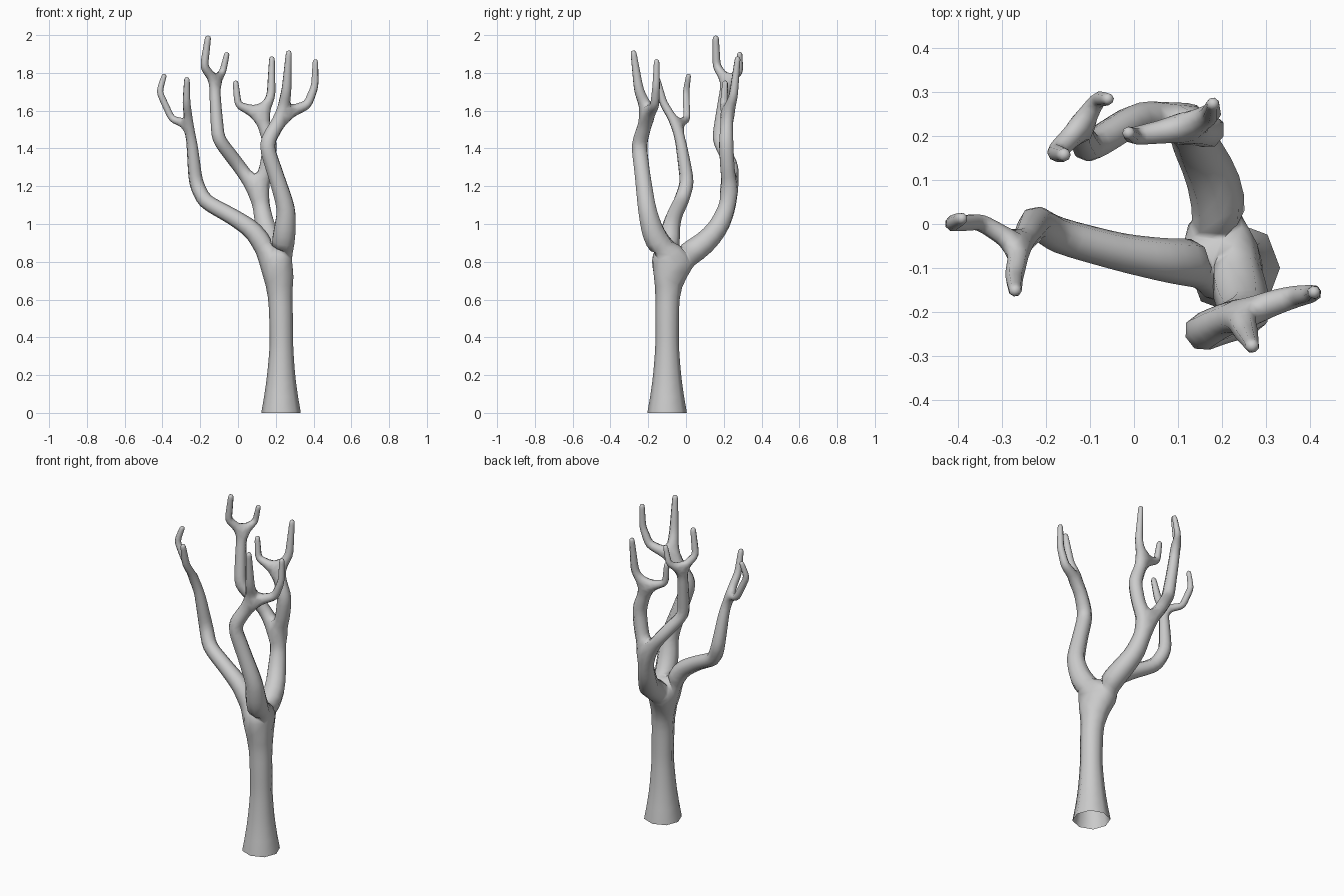
import bpy, bmesh

points, edges, radii = [], [], []

def limb(start, path):
    """Chain of (x, y, z, radius) joints growing from joint index start."""
    last = start
    for x, y, z, r in path:
        points.append((x, y, z))
        radii.append(r * 1.04)
        if last is not None:
            edges.append((last, len(points) - 1))
        last = len(points) - 1
    return last

# Trunk, flared at the ground (continued below z = 0, trimmed later)
fork = limb(None, [(.228, -.10, -.10, .135), (.228, -.10, 0, .108), (.228, -.10, .17, .080),
                   (.23, -.10, .36, .064), (.227, -.10, .56, .066), (.215, -.09, .765, .080)])

# Left limb with two twigs
left = limb(fork, [(.085, -.085, .965, .053), (-.03, -.065, 1.04, .045), (-.178, -.025, 1.12, .043),
                   (-.224, .007, 1.22, .040), (-.243, -.025, 1.42, .031), (-.258, -.05, 1.525, .027)])
limb(left, [(-.35, .005, 1.555, .020), (-.417, .0, 1.70, .019), (-.387, .015, 1.797, .014)])
limb(left, [(-.273, -.12, 1.64, .022), (-.27, -.155, 1.78, .015)])

# Back limb, splitting into two branches with two twigs each
back = limb(fork, [(.185, .10, .895, .064), (.145, .172, .98, .057), (.122, .225, 1.10, .050),
                   (.107, .235, 1.175, .046)])
back_left = limb(back, [(.01, .245, 1.30, .038), (-.105, .172, 1.45, .037),
                        (-.118, .195, 1.62, .032), (-.125, .215, 1.755, .030)])
limb(back_left, [(-.18, .162, 1.835, .022), (-.157, .157, 2.0, .016)])
limb(back_left, [(-.082, .285, 1.80, .019), (-.056, .284, 1.912, .014)])
back_right = limb(back, [(.15, .22, 1.285, .042), (.172, .212, 1.425, .042), (.118, .218, 1.58, .036)])
limb(back_right, [(.0, .20, 1.63, .021), (-.014, .208, 1.762, .015)])
limb(back_right, [(.175, .25, 1.67, .025), (.18, .275, 1.89, .015)])

# Front limb with two twigs
front = limb(fork, [(.247, -.175, .95, .066), (.257, -.207, 1.08, .053), (.20, -.23, 1.26, .045),
                    (.147, -.25, 1.42, .045), (.235, -.20, 1.58, .039)])
limb(front, [(.257, -.25, 1.71, .028), (.27, -.28, 1.922, .016)])
limb(front, [(.368, -.165, 1.63, .026), (.407, -.158, 1.73, .021), (.41, -.155, 1.875, .015)])

# Skin the skeleton and round it
mesh = bpy.data.meshes.new("tree")
mesh.from_pydata(points, edges, [])
tree = bpy.data.objects.new("tree", mesh)
bpy.context.collection.objects.link(tree)
skin = tree.modifiers.new("skin", 'SKIN')
skin.use_smooth_shade = True
skin.branch_smoothing = 0.3
if not mesh.skin_vertices:
    bpy.context.view_layer.objects.active = tree
    bpy.ops.mesh.customdata_skin_add()
for v, r in zip(mesh.skin_vertices[0].data, radii):
    v.radius = (r, r)
    v.use_root = False
mesh.skin_vertices[0].data[0].use_root = True
tree.modifiers.new("round", 'SUBSURF').levels = 1

# Bake, then trim the trunk open at the ground
baked = bpy.data.meshes.new_from_object(tree.evaluated_get(bpy.context.evaluated_depsgraph_get()))
tree.modifiers.clear()
tree.data = baked
bm = bmesh.new()
bm.from_mesh(baked)
bmesh.ops.bisect_plane(bm, geom=bm.verts[:] + bm.edges[:] + bm.faces[:],
                       plane_co=(0, 0, 0), plane_no=(0, 0, 1), clear_inner=True)
for f in bm.faces:
    f.smooth = True
bm.to_mesh(baked)
bm.free()
